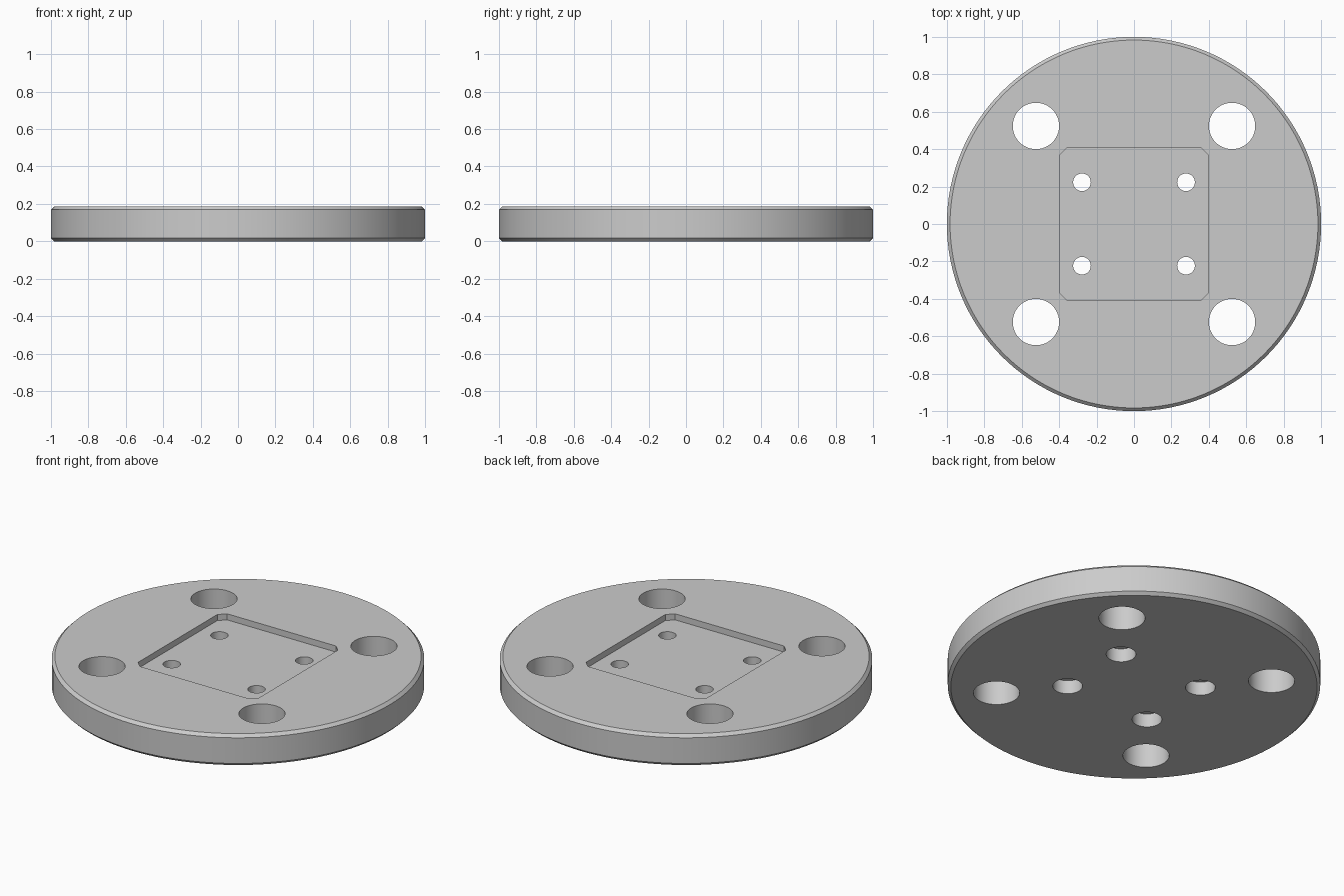
import bpy
import bmesh
import math

if "Cube" in bpy.data.objects:
    bpy.data.objects.remove(bpy.data.objects["Cube"], do_unlink=True)

HEIGHT = 0.186
CHAMFER = 0.017
POCKET_FLOOR = 0.15
BORE_TOP = 0.08

# Single grey material
grey = bpy.data.materials.new("plain grey")
grey.use_nodes = True
grey.diffuse_color = (0.6, 0.6, 0.6, 1)
grey.node_tree.nodes["Principled BSDF"].inputs["Base Color"].default_value = (0.6, 0.6, 0.6, 1)


def stack(name, rings):
    """Closed solid from equal-length rings of points, bottom to top."""
    bm = bmesh.new()
    loops = [[bm.verts.new(p) for p in ring] for ring in rings]
    count = len(loops[0])
    bm.faces.new(loops[0][::-1])
    bm.faces.new(loops[-1])
    for low, high in zip(loops, loops[1:]):
        for i in range(count):
            j = (i + 1) % count
            bm.faces.new((low[i], low[j], high[j], high[i]))
    mesh = bpy.data.meshes.new(name)
    bm.to_mesh(mesh)
    bm.free()
    mesh.materials.append(grey)
    obj = bpy.data.objects.new(name, mesh)
    bpy.context.collection.objects.link(obj)
    return obj


def circle(radius, z, sides, x=0, y=0):
    step = math.tau / sides
    return [(x + radius * math.cos(i * step), y + radius * math.sin(i * step), z)
            for i in range(sides)]


def cylinder(name, radius, low, high, x, y):
    return stack(name, [circle(radius, z, 48, x, y) for z in (low, high)])


def clipped_rectangle(a, b, cut, z):
    corners = [(a, b - cut), (a - cut, b), (cut - a, b), (-a, b - cut),
               (-a, cut - b), (cut - a, -b), (a - cut, -b), (a, cut - b)]
    return [(x, y, z) for x, y in corners]


# Round plate with chamfered rims
plate = stack("round_plate", [
    circle(1 - CHAMFER, 0, 128), circle(1, CHAMFER, 128),
    circle(1, HEIGHT - CHAMFER, 128), circle(1 - CHAMFER, HEIGHT, 128)])

# Shallow clipped-corner pocket in the top
cutters = [stack("pocket_cutter", [clipped_rectangle(0.395, 0.408, 0.038, z)
                                   for z in (POCKET_FLOOR, 0.3)])]

# Four large holes, and four small holes counterbored from below
for sx in (-1, 1):
    for sy in (-1, 1):
        cutters.append(cylinder("large_hole_cutter", 0.124, -0.1, 0.3, sx * 0.524, sy * 0.524))
        x, y = sx * 0.278, sy * 0.223
        cutters.append(cylinder("counterbore_cutter", 0.08, -0.1, BORE_TOP, x, y))
        cutters.append(cylinder("small_hole_cutter", 0.047, -0.1, 0.3, x, y))

bpy.context.view_layer.objects.active = plate
for cutter in cutters:
    cutter.hide_render = True
    mod = plate.modifiers.new("cut", 'BOOLEAN')
    mod.operation = 'DIFFERENCE'
    mod.solver = 'EXACT'
    mod.object = cutter
    bpy.ops.object.modifier_apply(modifier=mod.name)
    bpy.data.objects.remove(cutter, do_unlink=True)

# Smooth walls, sharp rims
bpy.ops.object.select_all(action='DESELECT')
plate.select_set(True)
bpy.ops.object.shade_smooth_by_angle(angle=math.radians(30))
